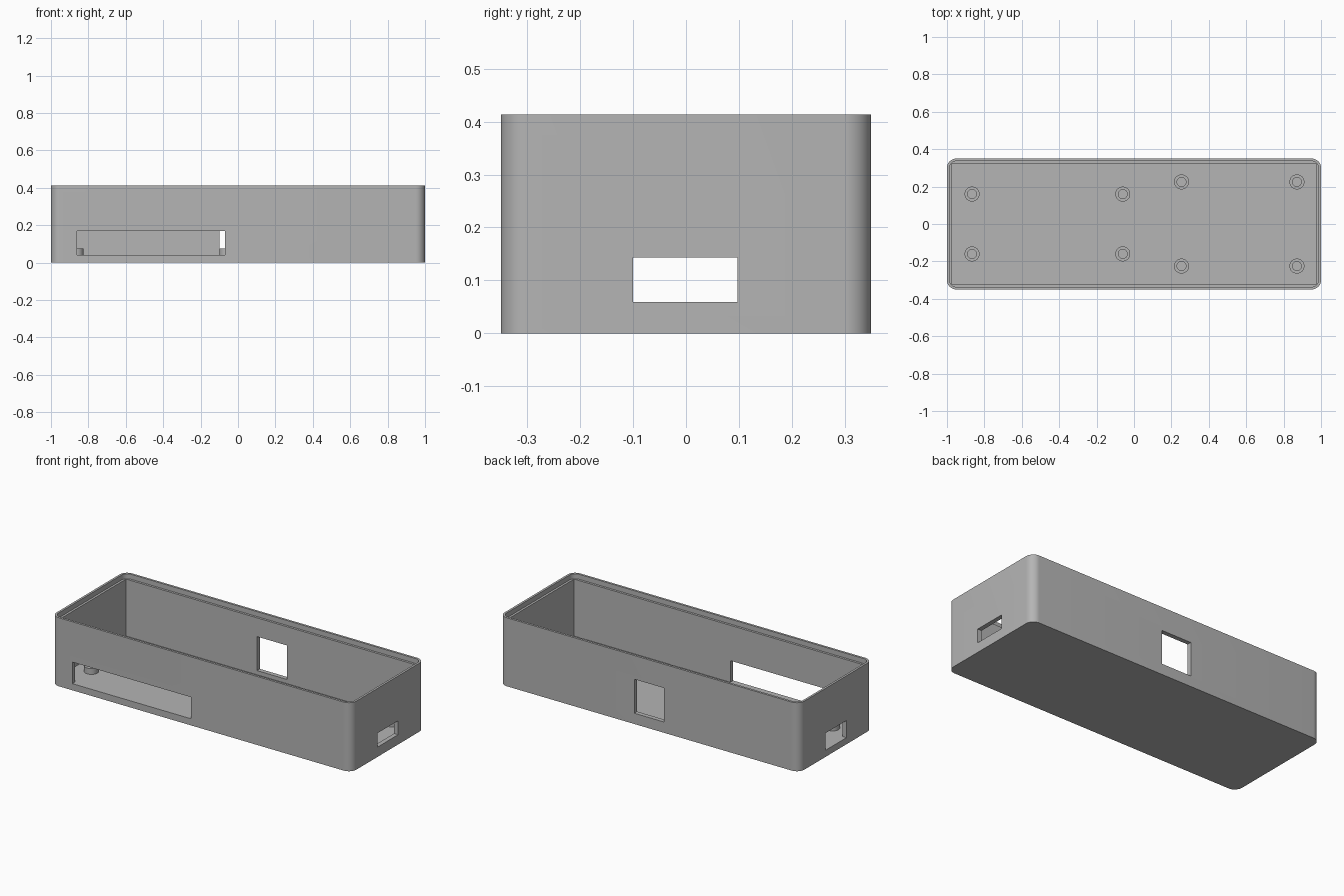
import bpy, bmesh, math
from mathutils import Vector, Matrix

if "Cube" in bpy.data.objects:
    bpy.data.objects.remove(bpy.data.objects["Cube"], do_unlink=True)

# Main dimensions
LENGTH, WIDTH, HEIGHT = 2.0, 0.70, 0.413
CORNER, WALL, FLOOR = 0.05, 0.027, 0.04
LIP_INSET, LIP_DEPTH = 0.0135, 0.03
POST_TOP, POST_R, HOLE_R = 0.075, 0.04, 0.024

grey = bpy.data.materials.new("plain grey")
grey.use_nodes = True
colour = (0.46, 0.46, 0.46, 1)
grey.diffuse_color = colour
grey.node_tree.nodes["Principled BSDF"].inputs["Base Color"].default_value = colour


def finish(name, bm):
    bmesh.ops.recalc_face_normals(bm, faces=bm.faces)
    mesh = bpy.data.meshes.new(name)
    bm.to_mesh(mesh)
    bm.free()
    mesh.materials.append(grey)
    obj = bpy.data.objects.new(name, mesh)
    bpy.context.collection.objects.link(obj)
    return obj


def rounded_block(name, inset, radius, z0, z1, steps=10):
    """Upright block with rounded vertical edges."""
    hx, hy = LENGTH / 2 - inset - radius, WIDTH / 2 - inset - radius
    bm = bmesh.new()
    ring = []
    for i, (sx, sy) in enumerate([(1, 1), (-1, 1), (-1, -1), (1, -1)]):
        for k in range(steps + 1):
            a = math.pi / 2 * (i + k / steps)
            ring.append(bm.verts.new((sx * hx + radius * math.cos(a),
                                      sy * hy + radius * math.sin(a), z0)))
    base = bm.faces.new(ring)
    top = bmesh.ops.extrude_face_region(bm, geom=[base], use_keep_orig=True)["geom"]
    bmesh.ops.translate(bm, vec=(0, 0, z1 - z0),
                        verts=[g for g in top if isinstance(g, bmesh.types.BMVert)])
    return finish(name, bm)


def box(name, low, high):
    low, high = Vector(low), Vector(high)
    bm = bmesh.new()
    bmesh.ops.create_cube(bm, size=1, matrix=Matrix.Translation((low + high) / 2)
                          @ Matrix.Diagonal((*(high - low), 1)))
    return finish(name, bm)


def smooth(obj):
    bpy.ops.object.select_all(action='DESELECT')
    obj.select_set(True)
    bpy.context.view_layer.objects.active = obj
    bpy.ops.object.shade_smooth_by_angle(angle=math.radians(30))


# Case shell and everything cut out of it
case = rounded_block("case", 0, CORNER, 0, HEIGHT)
ix, iy = LENGTH / 2 - WALL, WIDTH / 2 - WALL
cutters = [
    box("cavity_cutter", (-ix, -iy, FLOOR), (ix, iy, 1)),
    rounded_block("lip_cutter", LIP_INSET, CORNER - LIP_INSET, HEIGHT - LIP_DEPTH, 1),
    box("front_slot_cutter", (-0.86, -0.5, FLOOR), (-0.07, -0.2, 0.17)),
    box("back_window_cutter", (-0.1, 0.2, 0.065), (0.1, 0.5, 0.27)),
    box("right_port_cutter", (0.9, -0.1, 0.059), (1.1, 0.097, 0.143)),
    box("left_port_cutter", (-1.1, -0.1, FLOOR), (-0.9, 0.1, 0.143)),
]
for cutter in cutters:
    mod = case.modifiers.new(cutter.name, 'BOOLEAN')
    mod.operation, mod.solver, mod.object = 'DIFFERENCE', 'EXACT', cutter

# Bake the cuts, then discard the cutters
evaluated = case.evaluated_get(bpy.context.evaluated_depsgraph_get())
baked = bpy.data.meshes.new_from_object(evaluated)
case.modifiers.clear()
case.data = baked
for cutter in cutters:
    bpy.data.objects.remove(cutter, do_unlink=True)
smooth(case)


# Hollow mounting posts, lathed from a tube profile
def post(name, x, y):
    bm = bmesh.new()
    profile = [(POST_R, FLOOR), (POST_R, POST_TOP), (HOLE_R, POST_TOP), (HOLE_R, FLOOR)]
    verts = [bm.verts.new((r, 0, z)) for r, z in profile]
    edges = [bm.edges.new((verts[i], verts[(i + 1) % 4])) for i in range(4)]
    bmesh.ops.spin(bm, geom=verts + edges, cent=(0, 0, 0), axis=(0, 0, 1),
                   angle=2 * math.pi, steps=40)
    bmesh.ops.remove_doubles(bm, verts=bm.verts, dist=0.0001)
    obj = finish(name, bm)
    obj.location = (x, y, 0)
    smooth(obj)


for x, y in [(-0.866, 0.16), (-0.06, 0.16), (0.254, 0.225), (0.871, 0.225)]:
    for side, sign in (("front", -1), ("back", 1)):
        post(side + "_mounting_post", x, sign * y)
